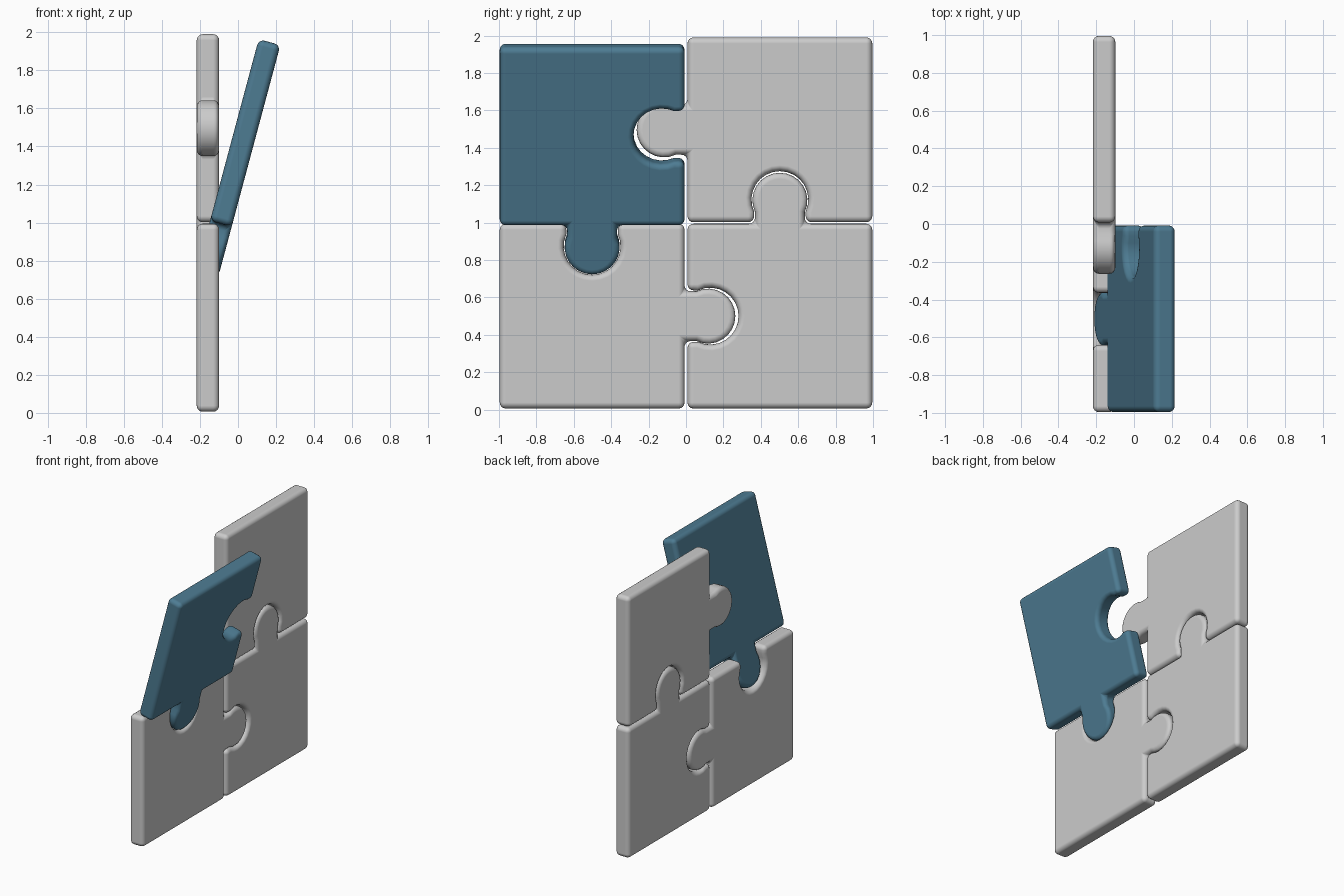
import bpy, bmesh, math
from mathutils import Vector

if "Cube" in bpy.data.objects:
    bpy.data.objects.remove(bpy.data.objects["Cube"])

THICK = 0.118
HALF = 0.494      # half side of a piece, leaving a thin seam


def side_points(i, kind):
    """Outline points of one side: its start corner plus an optional tab (+1) or notch (-1)."""
    d = Vector(((1, 0), (0, 1), (-1, 0), (0, -1))[i])
    n = Vector((d.y, -d.x))
    mid = n * HALF
    pts = [mid - d * HALF]
    if kind:
        r, c, neck = (0.147, 0.125, 0.133) if kind > 0 else (0.152, 0.121, 0.138)
        pts.append(mid - d * neck)
        steps = 16
        for k in range(steps + 1):
            a = math.radians(205 - 230 * k / steps)
            pts.append(mid + d * r * math.cos(a) + n * kind * (c + r * math.sin(a)))
        pts.append(mid + d * neck)
    return pts


def piece(name, sides, loc, tilt=0, mat=None):
    """Puzzle piece in the y-z plane; sides = bottom, right, top, left."""
    bm = bmesh.new()
    outline = [p for i, k in enumerate(sides) for p in side_points(i, k)]
    # local origin sits at the middle of the bottom edge
    face = bm.faces.new([bm.verts.new((-THICK / 2, p.x, p.y + HALF)) for p in outline])
    ext = bmesh.ops.extrude_face_region(bm, geom=[face])
    verts = [v for v in ext["geom"] if isinstance(v, bmesh.types.BMVert)]
    bmesh.ops.translate(bm, verts=verts, vec=(THICK, 0, 0))
    bmesh.ops.recalc_face_normals(bm, faces=bm.faces)
    for f in bm.faces:
        f.smooth = True
    me = bpy.data.meshes.new(name)
    bm.to_mesh(me)
    bm.free()
    ob = bpy.data.objects.new(name, me)
    bpy.context.collection.objects.link(ob)
    ob.location = loc
    ob.rotation_euler.y = tilt
    # soft rounded rim
    bev = ob.modifiers.new("round_edges", 'BEVEL')
    bev.width = 0.032
    bev.segments = 4
    bev.limit_method = 'ANGLE'
    bev.angle_limit = math.radians(35)
    bev.use_clamp_overlap = False
    bev.harden_normals = True
    if mat:
        me.materials.append(mat)
    return ob


blue = bpy.data.materials.new("blue")
blue.diffuse_color = (0.075, 0.2, 0.29, 1)
blue.use_nodes = True
blue.node_tree.nodes["Principled BSDF"].inputs["Base Color"].default_value = blue.diffuse_color

X = -0.158
# three upright pieces
piece("lower_left_piece", (0, 1, -1, 0), (X, -0.502, 0.006))
piece("lower_right_piece", (0, 0, 1, -1), (X, 0.502, 0.006))
piece("upper_right_piece", (-1, 0, 0, 1), (X, 0.502, 1.002))
# leaning coloured piece
piece("leaning_piece", (1, -1, 0, 0), (-0.09, -0.502, 0.994), math.radians(15), blue)
